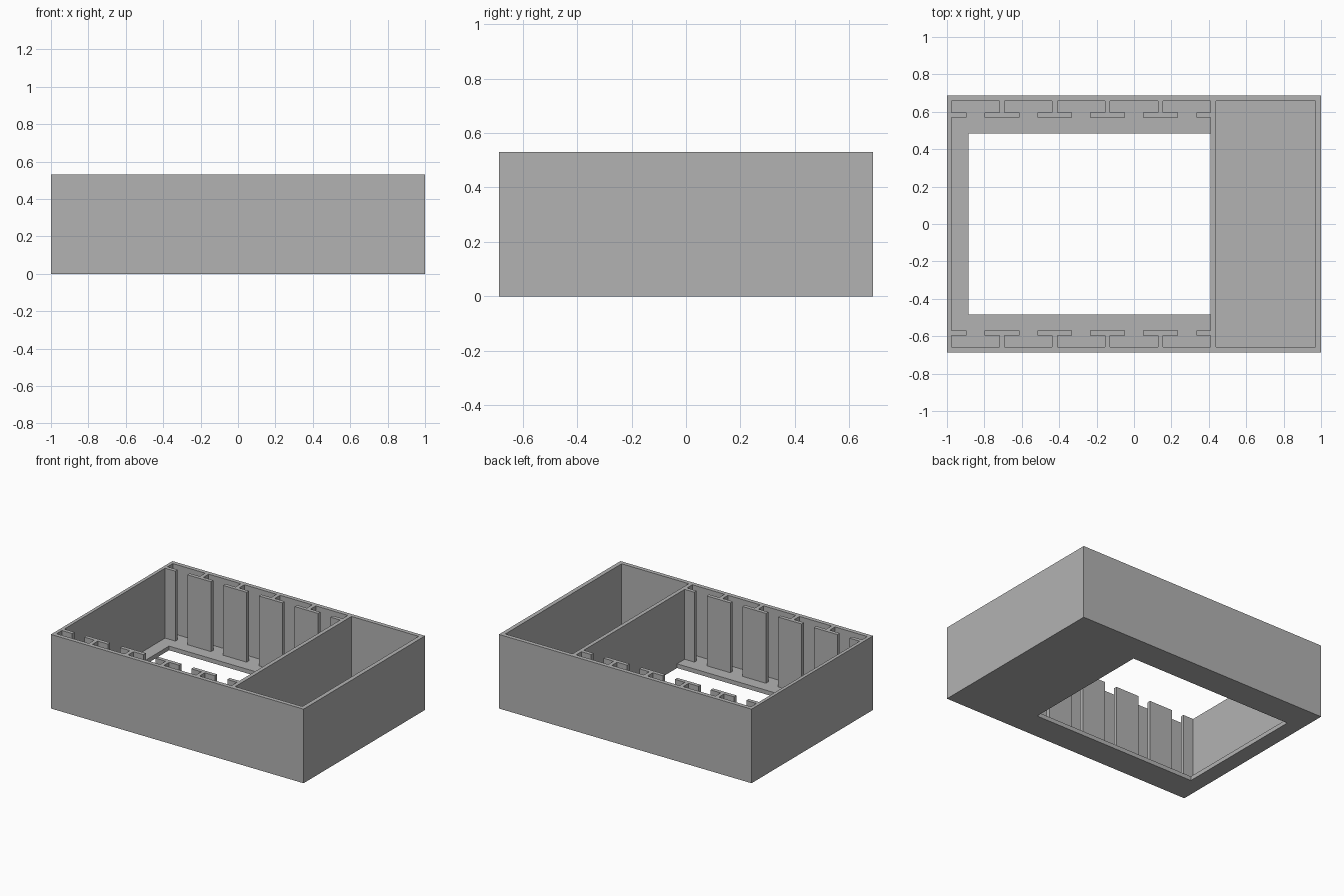
import bpy
import bmesh

cube = bpy.data.objects.get("Cube")
if cube:
    bpy.data.objects.remove(cube, do_unlink=True)

# Main sizes
HEIGHT, FLOOR = 0.53, 0.03
HALF_Y, INNER_Y = 0.687, 0.657
INNER_LEFT, INNER_RIGHT = -0.976, 0.97
DIVIDER = (0.41, 0.438)
FLANGE_OUT, FLANGE_IN = 0.597, 0.57

grey = bpy.data.materials.new("plain grey")
grey.use_nodes = True
grey.diffuse_color = (0.45, 0.45, 0.45, 1)
grey.node_tree.nodes["Principled BSDF"].inputs["Base Color"].default_value = grey.diffuse_color


def prism(name, outline, z0, z1):
    """Extrude a plan outline from z0 to z1."""
    bm = bmesh.new()
    base = bm.faces.new([bm.verts.new((x, y, z0)) for x, y in outline])
    top = bmesh.ops.extrude_face_region(bm, geom=[base])["geom"]
    bmesh.ops.translate(bm, vec=(0, 0, z1 - z0),
                        verts=[v for v in top if isinstance(v, bmesh.types.BMVert)])
    bmesh.ops.recalc_face_normals(bm, faces=bm.faces[:])
    mesh = bpy.data.meshes.new(name)
    bm.to_mesh(mesh)
    bm.free()
    mesh.materials.append(grey)
    obj = bpy.data.objects.new(name, mesh)
    bpy.context.collection.objects.link(obj)
    return obj


def rectangle(x0, x1, y0, y1):
    return [(x0, y0), (x1, y0), (x1, y1), (x0, y1)]


def cut(target, cutter):
    """Subtract the cutter, then throw it away."""
    cutter.hide_render = True
    mod = target.modifiers.new("cut", "BOOLEAN")
    mod.operation, mod.solver, mod.object = "DIFFERENCE", "EXACT", cutter
    bpy.context.view_layer.objects.active = target
    bpy.ops.object.modifier_apply(modifier=mod.name)
    bpy.data.objects.remove(cutter, do_unlink=True)


# Tray: outer block, two compartments and an open window in the floor
tray = prism("tray", rectangle(-1, 1, -HALF_Y, HALF_Y), 0, HEIGHT)
cut(tray, prism("large_compartment",
                rectangle(INNER_LEFT, DIVIDER[0], -INNER_Y, INNER_Y), FLOOR, 1))
cut(tray, prism("small_compartment",
                rectangle(DIVIDER[1], INNER_RIGHT, -INNER_Y, INNER_Y), FLOOR, 1))
cut(tray, prism("floor_window",
                rectangle(-0.885, DIVIDER[0], -0.484, 0.484), -1, 0.2))

# Slotted rails along the front and back walls of the large compartment
for side, s in (("front", -1), ("back", 1)):
    for i in range(4):
        x = -0.706 + i * 0.2825
        stem, wide = 0.014, 0.093
        tee = [(x - stem, INNER_Y), (x - stem, FLANGE_OUT), (x - wide, FLANGE_OUT),
               (x - wide, FLANGE_IN), (x + wide, FLANGE_IN), (x + wide, FLANGE_OUT),
               (x + stem, FLANGE_OUT), (x + stem, INNER_Y)]
        prism(f"{side}_tee_rail_{i + 1}", [(px, s * py) for px, py in tee], FLOOR, HEIGHT)
    for end, x0, x1 in (("outer", INNER_LEFT, -0.895), ("divider", 0.333, DIVIDER[0])):
        prism(f"{side}_{end}_end_rail",
              rectangle(x0, x1, s * FLANGE_OUT, s * FLANGE_IN), FLOOR, HEIGHT)
